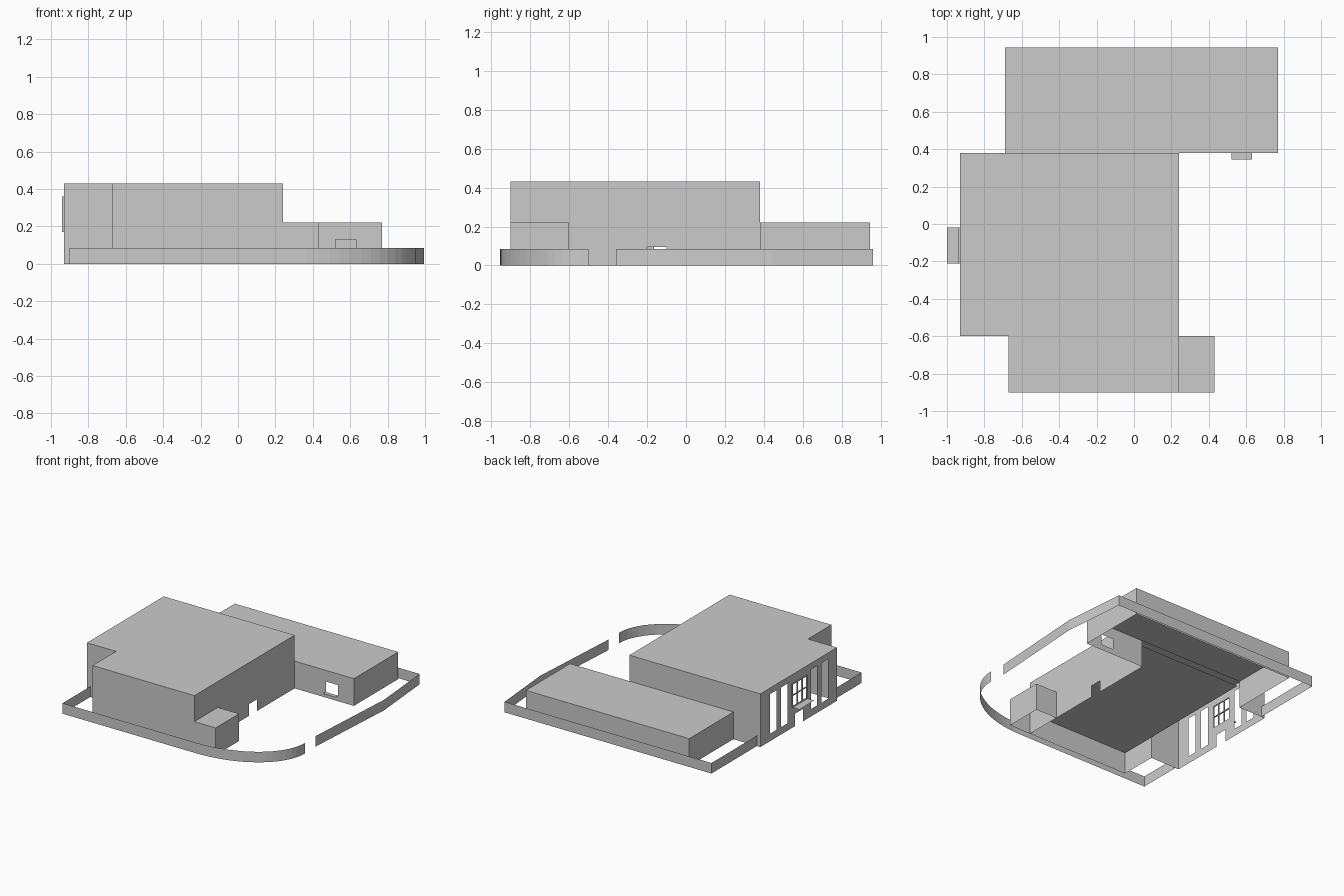
import bpy, bmesh, math
from mathutils import Vector

if "Cube" in bpy.data.objects:
    bpy.data.objects.remove(bpy.data.objects["Cube"])


def finish(name, bm):
    bmesh.ops.remove_doubles(bm, verts=bm.verts, dist=1e-5)
    bmesh.ops.recalc_face_normals(bm, faces=bm.faces)
    me = bpy.data.meshes.new(name)
    bm.to_mesh(me)
    bm.free()
    ob = bpy.data.objects.new(name, me)
    bpy.context.collection.objects.link(ob)
    return ob


def flat(bm, pts, z):
    bm.faces.new([bm.verts.new((x, y, z)) for x, y in pts])


def wall(bm, p, q, z1, holes=(), z0=0.0):
    """Thin upright wall p-q; holes are (u0, u1, v0, v1), u being world x or y."""
    axis = 0 if abs(q[0] - p[0]) > abs(q[1] - p[1]) else 1
    us = sorted({p[axis], q[axis], *[u for h in holes for u in h[:2]]},
                reverse=q[axis] < p[axis])
    vs = sorted({z0, z1, *[v for h in holes for v in h[2:]]})

    def pt(u, v):
        t = (u - p[axis]) / (q[axis] - p[axis])
        xy = Vector(p).lerp(Vector(q), t)
        return bm.verts.new((xy.x, xy.y, v))
    for a, b in zip(us, us[1:]):
        for c, d in zip(vs, vs[1:]):
            mu, mv = (a + b) / 2, (c + d) / 2
            if any(h[0] < mu < h[1] and h[2] < mv < h[3] for h in holes):
                continue
            bm.faces.new([pt(a, c), pt(b, c), pt(b, d), pt(a, d)])


def shell(name, pts, height, holes=None, skip=()):
    """Roof plus walls around an outline, open underneath."""
    bm = bmesh.new()
    flat(bm, pts, height)
    for i, p in enumerate(pts):
        if i not in skip:
            wall(bm, p, pts[(i + 1) % len(pts)], height, (holes or {}).get(i, ()))
    return finish(name, bm)


def box(bm, lo, hi):
    r = bmesh.ops.create_cube(bm, size=1)
    for v in r["verts"]:
        v.co = [lo[k] + (v.co[k] + 0.5) * (hi[k] - lo[k]) for k in range(3)]


# main hall: tall slots, balcony opening and doors
slots = [(c - 0.04, c + 0.04, 0.06, 0.38) for c in (0.215, 0.075, -0.305, -0.445)]
facade = slots + [(-0.21, -0.02, 0.17, 0.36), (-0.165, -0.065, 0.0, 0.10)]
outline = [(-0.93, -0.6), (-0.67, -0.6), (-0.67, -0.9), (0.24, -0.9),
           (0.24, 0.38), (-0.93, 0.38)]
shell("main_hall", outline, 0.43, {
    3: [(-0.2, -0.1, 0.0, 0.095)],
    4: [(-0.69, 0.24, 0.0, 0.22)],
    5: facade})

# upper floor slab inside the hall
bm = bmesh.new()
flat(bm, [(-0.67, -0.9), (0.24, -0.9), (0.24, 0.38), (-0.67, 0.38)], 0.175)
finish("upper_floor", bm)

# rear wing with a window, open to the hall
shell("rear_wing", [(0.24, 0.38), (0.77, 0.38), (0.77, 0.945), (-0.69, 0.945),
                    (-0.69, 0.38)], 0.22,
      {0: [(0.52, 0.63, 0.045, 0.13)]}, skip=(4,))
bm = bmesh.new()
flat(bm, [(0.52, 0.345), (0.63, 0.345), (0.63, 0.38), (0.52, 0.38)], 0.045)
finish("window_ledge", bm)

# small front annex
shell("front_annex", [(0.24, -0.9), (0.43, -0.9), (0.43, -0.6), (0.24, -0.6)],
      0.22, skip=(3,))

# balcony plate and its glazing bars
bm = bmesh.new()
flat(bm, [(-1.0, -0.21), (-0.93, -0.21), (-0.93, -0.02), (-1.0, -0.02)], 0.17)
finish("balcony", bm)
bm = bmesh.new()
w = 0.006
for i in range(4):
    y = -0.21 + i * (0.19 - w) / 3
    box(bm, (-0.94, y, 0.17), (-0.93, y + w, 0.36))
for i in range(3):
    z = 0.17 + i * (0.19 - w) / 2
    box(bm, (-0.94, -0.21, z), (-0.93, -0.02, z + w))
finish("balcony_window_frame", bm)

# boundary wall with a rounded corner and a gate gap
H = 0.085
curve = [(0.3 + 0.65 * math.sin(a), -0.5 - 0.455 * math.cos(a))
         for a in [math.radians(90 * i / 16) for i in range(17)]]
runs = [[(-0.9, -0.6), (-0.9, -0.955)] + curve,
        [(0.945, -0.36), (0.995, 0.44), (0.95, 0.96), (-0.9, 0.96), (-0.9, 0.38)]]
bm = bmesh.new()
for run in runs:
    for p, q in zip(run, run[1:]):
        wall(bm, p, q, H)
finish("boundary_wall", bm)
